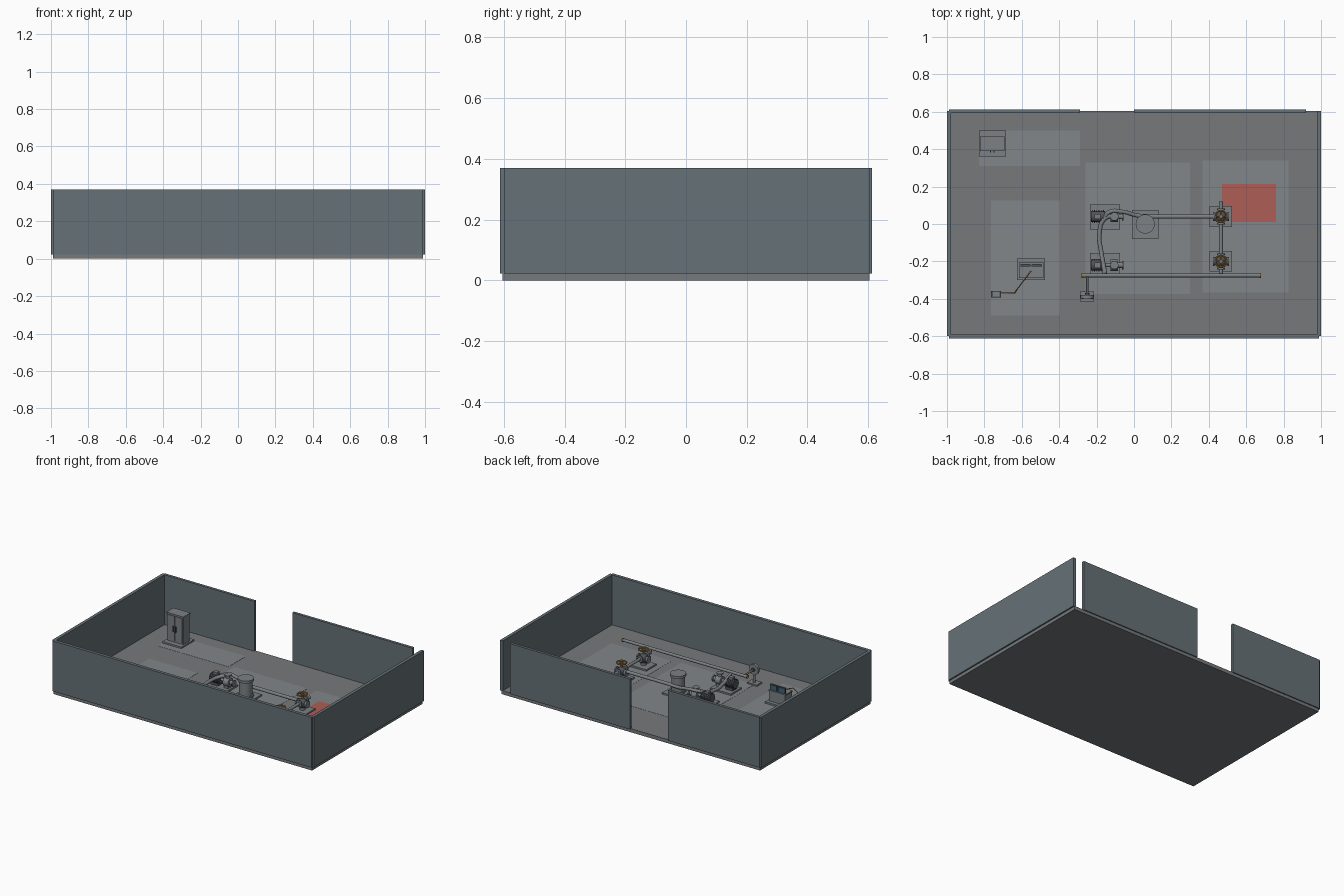
import bpy, bmesh
from math import pi, cos, sin
from mathutils import Vector

if "Cube" in bpy.data.objects:
    bpy.data.objects.remove(bpy.data.objects["Cube"])

def material(name, r, g, b):
    m = bpy.data.materials.new(name)
    m.diffuse_color = (r, g, b, 1)
    m.use_nodes = True
    m.node_tree.nodes["Principled BSDF"].inputs["Base Color"].default_value = m.diffuse_color
    return m

WALL = material("slate", .13, .165, .185)
FLOOR = material("concrete", .18, .19, .195)
ZONE = material("pale_zone", .22, .24, .25)
RED = material("red_zone", .42, .11, .09)
STEEL = material("steel", .2, .22, .23)
DARK = material("dark_metal", .08, .09, .1)
BRASS = material("brass", .35, .19, .06)
SCREEN = material("screen", .05, .12, .17)

def finish(o, name, mat):
    o.name = name
    o.data.materials.append(mat)
    return o

def box(name, x0, x1, y0, y1, z0, z1, mat=STEEL):
    bpy.ops.mesh.primitive_cube_add(size=1, location=((x0+x1)/2, (y0+y1)/2, (z0+z1)/2))
    o = bpy.context.object
    o.scale = (x1-x0, y1-y0, z1-z0)
    return finish(o, name, mat)

def rod(name, a, b, r, mat=STEEL, sides=20):
    a, b = Vector(a), Vector(b)
    bpy.ops.mesh.primitive_cylinder_add(vertices=sides, radius=r, depth=(b-a).length, location=(a+b)/2)
    o = bpy.context.object
    o.rotation_euler = (b-a).to_track_quat('Z', 'Y').to_euler()
    bpy.ops.object.shade_smooth_by_angle()
    return finish(o, name, mat)

def ball(name, p, r, mat=STEEL):
    bpy.ops.mesh.primitive_uv_sphere_add(segments=20, ring_count=10, radius=r, location=p)
    bpy.ops.object.shade_smooth_by_angle()
    return finish(bpy.context.object, name, mat)

def tube(name, pts, r, mat=STEEL, smooth=True):
    c = bpy.data.curves.new(name, 'CURVE')
    c.dimensions, c.bevel_depth, c.bevel_resolution = '3D', r, 3
    c.use_fill_caps = True
    if smooth:
        s = c.splines.new('BEZIER')
        s.bezier_points.add(len(pts)-1)
        for bp, p in zip(s.bezier_points, pts):
            bp.co = p
            bp.handle_left_type = bp.handle_right_type = 'AUTO'
    else:
        s = c.splines.new('POLY')
        s.points.add(len(pts)-1)
        for sp, p in zip(s.points, pts):
            sp.co = (*p, 1)
    o = bpy.data.objects.new(name, c)
    bpy.context.collection.objects.link(o)
    return finish(o, name, mat)

def handwheel(name, p, r, axis, mat):
    # rim, crossed spokes and hub around the given axis
    p = Vector(p)
    rot = Vector(axis).to_track_quat('Z', 'Y')
    bpy.ops.mesh.primitive_torus_add(location=p, rotation=rot.to_euler(), major_radius=r,
                                     minor_radius=.005, major_segments=28, minor_segments=8)
    bpy.ops.object.shade_smooth_by_angle()
    finish(bpy.context.object, name + "_rim", mat)
    for k in range(2):
        d = rot @ Vector((cos(k*pi/2), sin(k*pi/2), 0)) * r
        rod(name + "_spoke", p-d, p+d, .004, mat, 8)
    n = Vector(axis) * .008
    rod(name + "_hub", p-n, p+n, .009, mat, 12)

# Floor slab and perimeter walls with a doorway and a corner gap at the back
F = .025
box("floor_slab", -.99, .99, -.605, .605, 0, F, FLOOR)
for name, x0, x1, y0, y1 in (("front_wall", -.99, .99, -.612, -.59),
                             ("left_wall", -1, -.978, -.6, .605),
                             ("right_wall", .978, 1, -.6, .605),
                             ("back_wall_left", -.99, -.29, .593, .612),
                             ("back_wall_right", 0, .92, .593, .612)):
    box(name, x0, x1, y0, y1, F - .003, .37, WALL)

# Marked floor zones
for name, x0, x1, y0, y1 in (("control_zone", -.765, -.395, -.49, .125),
                             ("pump_zone", -.26, .3, -.375, .33),
                             ("valve_zone", .365, .825, -.365, .34),
                             ("cabinet_zone", -.83, -.29, .31, .5)):
    box(name, x0, x1, y0, y1, F - .002, F + .001, ZONE)
box("hazard_zone", .47, .76, .01, .215, F - .002, F + .003, RED)

# Electrical cabinet
box("cabinet_base", -.83, -.685, .36, .5, F, .037)
box("cabinet_body", -.82, -.695, .395, .465, .037, .225)
box("cabinet_roof", -.823, -.692, .391, .469, .225, .231)
for s in (-1, 1):
    xc = -.7575 + s*.03
    box("cabinet_door", xc-.027, xc+.027, .39, .396, .045, .218)
    xh = -.7575 + s*.009
    box("cabinet_handle", xh-.003, xh+.003, .383, .391, .11, .15, DARK)

# Control console with two screens facing the back
box("console_base", -.625, -.475, -.3, -.185, F, .037)
box("console_body", -.61, -.49, -.285, -.21, .037, .105)
box("console_top", -.615, -.485, -.288, -.207, .105, .112)
for x in (-.58, -.52):
    box("screen_frame", x-.027, x+.027, -.228, -.216, .112, .152, DARK)
    box("screen_glass", x-.024, x+.024, -.217, -.214, .116, .148, SCREEN)

# Cable to the floor junction box
tube("cable", [(-.55, -.25, .114), (-.6, -.316, .114), (-.64, -.37, .032), (-.72, -.37, .032)], .003, BRASS, False)
box("junction_box", -.765, -.71, -.393, -.357, F, .06, DARK)
box("junction_lid", -.755, -.72, -.388, -.362, .06, .066)

# Two motor pumps
for y, y0, y1 in ((.04, -.03, .105), (-.22, -.27, -.155)):
    box("pump_base", -.235, -.075, y0, y1, F, .037)
    box("motor_foot", -.22, -.165, y-.025, y+.025, .037, .055, DARK)
    rod("motor_body", (-.23, y, .078), (-.155, y, .078), .029, DARK)
    for i in range(6):
        x = -.225 + i*.012
        rod("motor_fin", (x, y, .078), (x+.004, y, .078), .034, DARK)
    rod("pump_shaft", (-.155, y, .078), (-.11, y, .078), .01)
    box("terminal_box", -.21, -.18, y-.014, y+.014, .105, .122)
    box("pump_foot", -.12, -.09, y-.02, y+.02, .037, .06)
    rod("pump_casing", (-.125, y, .075), (-.085, y, .075), .03)
    rod("pump_inlet", (-.085, y, .075), (-.06, y, .075), .014)
    rod("inlet_flange", (-.064, y, .075), (-.056, y, .075), .022)
    rod("pump_outlet", (-.105, y, .09), (-.105, y, .125), .014)
    rod("outlet_flange", (-.105, y, .118), (-.105, y, .126), .022)

# Filter tank
box("tank_base", -.01, .13, -.08, .075, F, .037)
rod("tank_body", (.06, 0, .037), (.06, 0, .15), .042, STEEL, 28)
rod("tank_foot_ring", (.06, 0, .037), (.06, 0, .047), .05, STEEL, 28)
rod("tank_lid", (.06, 0, .145), (.06, 0, .162), .051, STEEL, 28)

# Pipes and hoses
P = .09
tube("link_hose", [(-.1, .05, .115), (-.16, .025, P+.01), (-.185, -.06, P), (-.175, -.15, P), (-.155, -.265, .11)], .012)
tube("feed_hose", [(-.16, .03, .1), (-.13, .065, .115), (-.06, .065, .11), (.02, .045, P), (.11, .04, P)], .011)
rod("feed_pipe", (.1, .04, P), (.465, .04, P), .011)
rod("cross_pipe", (.465, -.28, P), (.465, .12, P), .01)
rod("main_pipe", (-.275, -.275, .122), (.67, -.275, .122), .01)
rod("pipe_riser", (.465, -.275, P), (.465, -.275, .122), .01)
for x in (-.28, .67):
    rod("pipe_end_cap", (x, -.275, .122), (x+.008, -.275, .122), .013, BRASS)

# Two gate valves with handwheels
for y in (.04, -.2):
    box("valve_base", .405, .525, y-.055, y+.055, F, .037)
    rod("valve_pedestal", (.465, y, .037), (.465, y, .08), .018)
    ball("valve_body", (.465, y, P-.01), .032, DARK)
    for s in (-1, 1):
        rod("valve_flange", (.465, y+s*.034, P), (.465, y+s*.042, P), .022)
        rod("side_flange", (.465+s*.034, y, P-.01), (.465+s*.042, y, P-.01), .024)
    rod("valve_neck", (.465+.034, y, P-.01), (.465-.034, y, P-.01), .02, DARK)
    rod("valve_stem", (.465, y, P), (.465, y, .15), .006)
    handwheel("valve_wheel", (.465, y, .142), .031, (0, 0, 1), BRASS)

# Gauge stand with a branch pipe
box("gauge_base", -.29, -.215, -.415, -.36, F, .035)
rod("gauge_post", (-.25, -.388, .035), (-.25, -.388, .12), .008)
rod("branch_pipe", (-.25, -.275, .122), (-.25, -.388, .122), .006)
rod("gauge_case", (-.25, -.398, .124), (-.25, -.38, .124), .036, STEEL, 28)
rod("gauge_face", (-.25, -.401, .124), (-.25, -.397, .124), .03, ZONE, 28)
rod("gauge_hub", (-.25, -.381, .124), (-.25, -.37, .124), .012, DARK)
